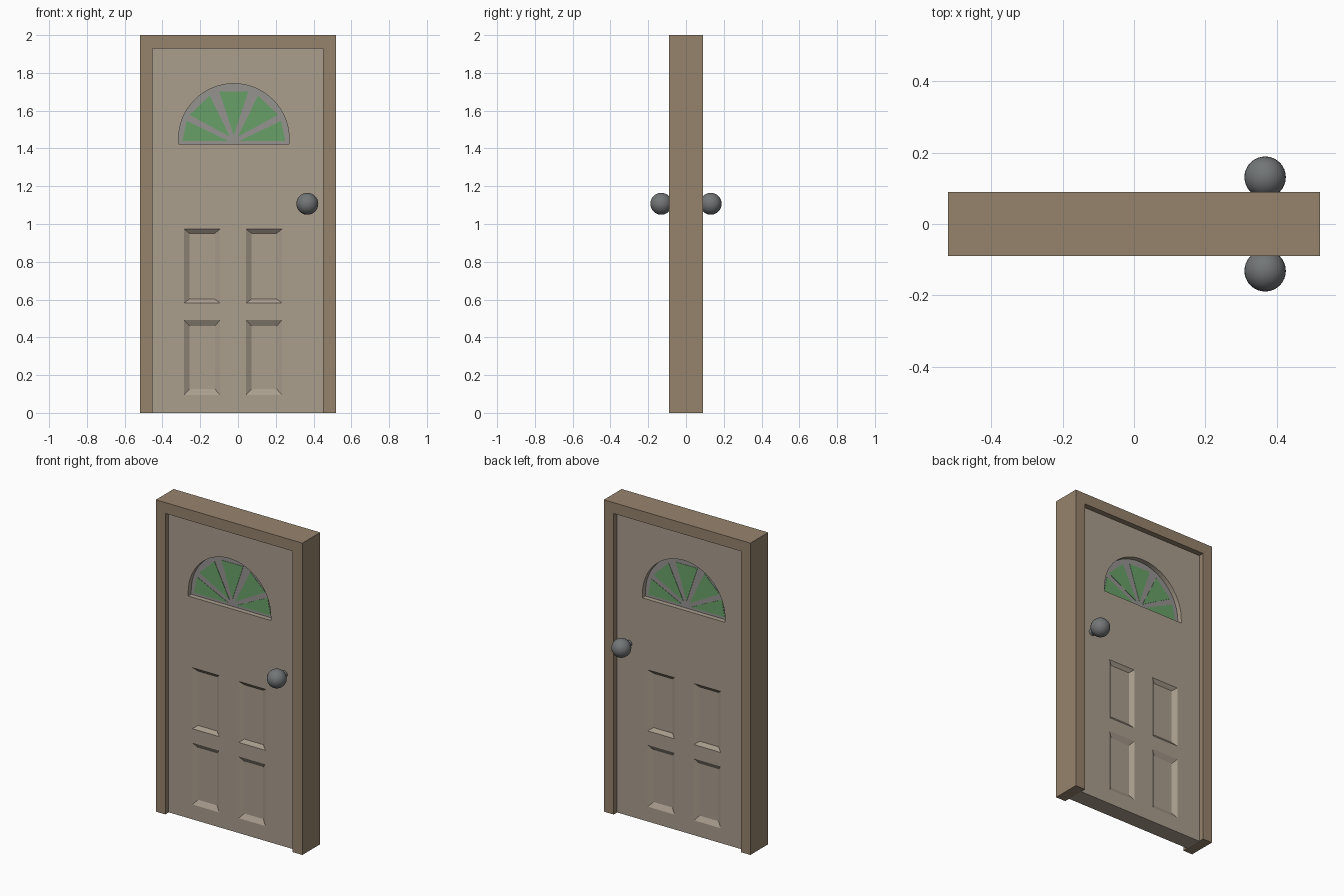
import bpy, bmesh
from math import cos, sin, pi, radians

if "Cube" in bpy.data.objects:
    bpy.data.objects.remove(bpy.data.objects["Cube"])


def material(name, rgb):
    m = bpy.data.materials.new(name)
    m.diffuse_color = (*rgb, 1)
    m.use_nodes = True
    m.node_tree.nodes["Principled BSDF"].inputs["Base Color"].default_value = m.diffuse_color
    return m


FRAME = material("frame_wood", (0.305, 0.227, 0.153))
DOOR = material("door_wood", (0.402, 0.342, 0.27))
GLASS = material("green_glass", (0.141, 0.352, 0.141))
BARS = material("window_grey", (0.305, 0.295, 0.28))
METAL = material("knob_metal", (0.17, 0.18, 0.185))


def loft(bm, a, ya, b, yb):
    """Closed solid between outline a at depth ya and outline b at depth yb."""
    va = [bm.verts.new((x, ya, z)) for x, z in a]
    vb = [bm.verts.new((x, yb, z)) for x, z in b]
    n = len(a)
    bm.faces.new(va)
    bm.faces.new(vb[::-1])
    for i in range(n):
        j = (i + 1) % n
        bm.faces.new((va[j], va[i], vb[i], vb[j]))


def finish(name, bm, mat=None):
    bmesh.ops.recalc_face_normals(bm, faces=bm.faces[:])
    me = bpy.data.meshes.new(name)
    bm.to_mesh(me)
    bm.free()
    ob = bpy.data.objects.new(name, me)
    bpy.context.collection.objects.link(ob)
    if mat:
        me.materials.append(mat)
    return ob


def prism(name, outline, half, mat):
    bm = bmesh.new()
    loft(bm, outline, -half, outline, half)
    return finish(name, bm, mat)


def rect(cx, cz, hw, hh):
    return [(cx - hw, cz - hh), (cx + hw, cz - hh), (cx + hw, cz + hh), (cx - hw, cz + hh)]


# Door frame: upside-down U profile
prism("door_frame", [(-0.52, 0), (-0.453, 0), (-0.453, 1.93), (0.45, 1.93),
                     (0.45, 0), (0.52, 0), (0.52, 2), (-0.52, 2)], 0.09, FRAME)

# Door slab with cut panels and window hole
T = 0.055
door = prism("door_slab", [(-0.453, 0), (0.45, 0), (0.45, 1.93), (-0.453, 1.93)], T, DOOR)

WX = -0.022
arch = [(WX + 0.293 * cos(pi * i / 32), 1.45 + 0.293 * sin(pi * i / 32)) for i in range(33)]
arch += [(WX - 0.293, 1.424), (WX + 0.293, 1.424)]

cut = bmesh.new()
loft(cut, arch, -0.2, arch, 0.2)
DEPTH = 0.018
for cx in (-0.19, 0.138):
    for cz, hh, inset in ((0.777, 0.196, 0.022), (0.293, 0.198, 0.031)):
        for s in (-1, 1):
            wide = rect(cx, cz, 0.095 + 0.028, hh + inset)
            deep = rect(cx, cz, 0.095 - 0.028, hh - inset)
            loft(cut, wide, s * (T + DEPTH), deep, s * (T - DEPTH))
cutter = finish("door_cutter", cut)
cutter.hide_render = True

mod = door.modifiers.new("cut", "BOOLEAN")
mod.operation = "DIFFERENCE"
mod.solver = "EXACT"
mod.object = cutter
bpy.context.view_layer.objects.active = door
bpy.ops.object.modifier_apply(modifier="cut")
bpy.data.objects.remove(cutter)

# Window surround with fan spokes, and the glass panes between them
prism("window_bars", arch, 0.024, BARS)
CZ, R = 1.44, 0.272
panes = bmesh.new()
for a0, a1 in ((0, 23), (30.5, 62), (73.5, 106.5), (118, 149.5), (157, 180)):
    mid = radians(0 if a0 == 0 else 180 if a1 == 180 else (a0 + a1) / 2)
    pts = [(WX + 0.03 * cos(mid), CZ + 0.03 * sin(mid))]
    pts += [(WX + R * cos(radians(a)), CZ + R * sin(radians(a))) for a in (a0, a1)]
    loft(panes, pts, -0.026, pts, 0.026)
finish("window_panes", panes, GLASS)

# Round knobs on both sides, joined by a spindle
for s, side in ((-1, "front"), (1, "back")):
    bpy.ops.mesh.primitive_uv_sphere_add(segments=32, ring_count=16, radius=0.058,
                                         location=(0.367, s * 0.131, 1.107))
    knob = bpy.context.object
    knob.name = side + "_knob"
    knob.data.materials.append(METAL)
    bpy.ops.object.shade_smooth()
bpy.ops.mesh.primitive_cylinder_add(vertices=24, radius=0.022, depth=0.2,
                                    location=(0.367, 0, 1.107), rotation=(pi / 2, 0, 0))
spindle = bpy.context.object
spindle.name = "knob_spindle"
spindle.data.materials.append(METAL)
bpy.ops.object.shade_smooth_by_angle()
